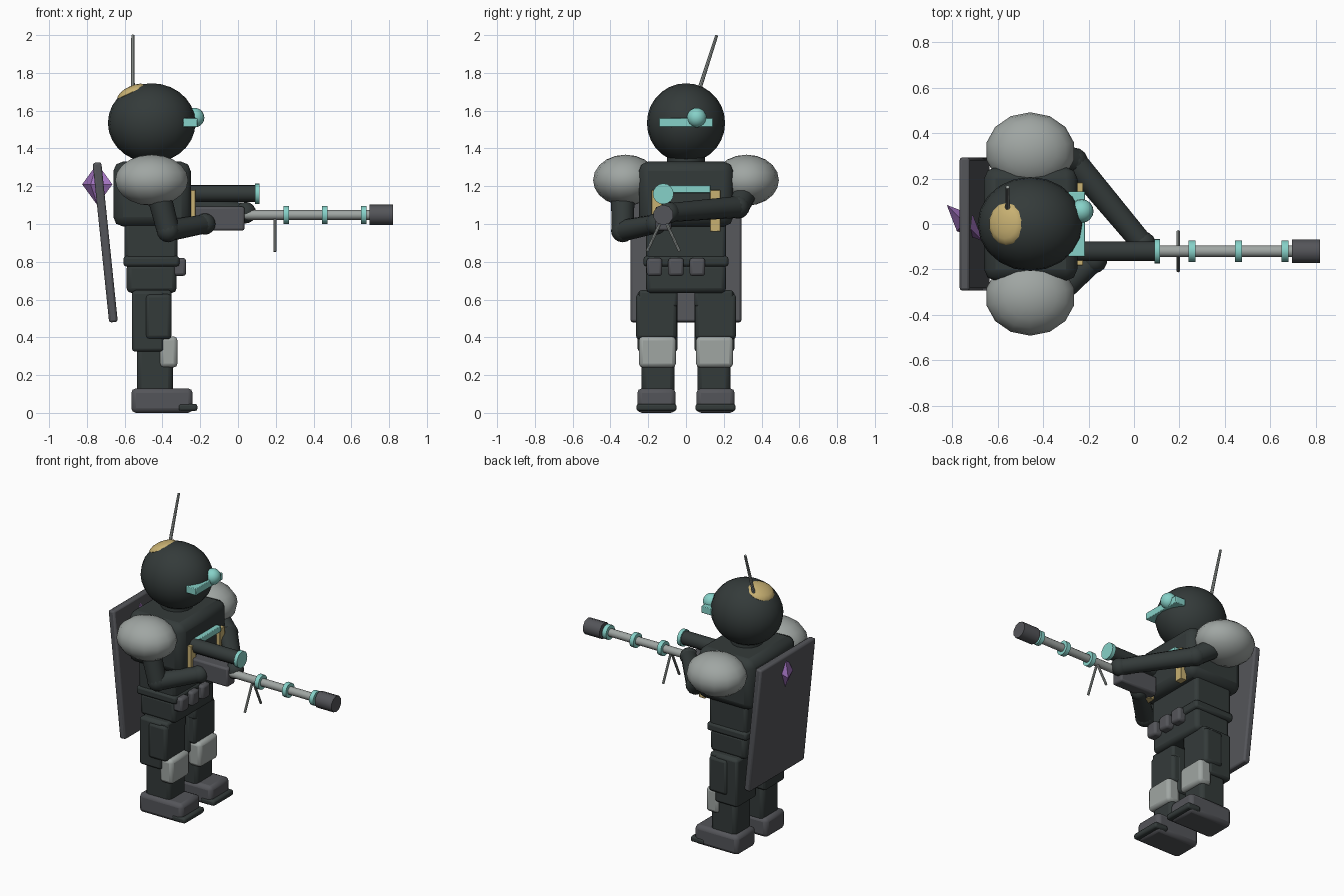
import bpy, math
from mathutils import Vector

if "Cube" in bpy.data.objects:
    bpy.data.objects.remove(bpy.data.objects["Cube"])

# ---- colours ----
def mat(name, rgb):
    m = bpy.data.materials.new(name)
    m.diffuse_color = (*rgb, 1)
    m.use_nodes = True
    m.node_tree.nodes["Principled BSDF"].inputs["Base Color"].default_value = m.diffuse_color
    return m

DARK = mat("dark_green_grey", (0.034, 0.043, 0.042))
GREY = mat("slate_grey", (0.088, 0.09, 0.1))
LIGHT = mat("pale_grey", (0.35, 0.38, 0.365))
TEAL = mat("teal", (0.24, 0.64, 0.58))
GOLD = mat("gold", (0.58, 0.44, 0.17))
PURPLE = mat("purple", (0.36, 0.17, 0.52))

# ---- helpers ----
def finish(name, m, smooth=True):
    o = bpy.context.object
    o.name = name
    o.data.materials.append(m)
    bpy.ops.object.transform_apply(location=False, rotation=False, scale=True)
    if smooth:
        bpy.ops.object.shade_smooth_by_angle(angle=math.radians(40))
    return o

def box(name, m, x, y, z, bevel=0.02, rot=(0, 0, 0)):
    """Bevelled box from (min, max) ranges."""
    c = [(a[0] + a[1]) / 2 for a in (x, y, z)]
    bpy.ops.mesh.primitive_cube_add(size=1, location=c, rotation=rot)
    bpy.context.object.scale = [a[1] - a[0] for a in (x, y, z)]
    o = finish(name, m)
    if bevel:
        b = o.modifiers.new("bevel", "BEVEL")
        b.width, b.segments = bevel, 2
    return o

def ball(name, m, loc, r, seg=16, rings=10, rot=(0, 0, 0)):
    bpy.ops.mesh.primitive_uv_sphere_add(segments=seg, ring_count=rings, radius=1,
                                         location=loc, rotation=rot)
    bpy.context.object.scale = r
    return finish(name, m)

def rod(name, m, a, b, r1, r2=None, sides=14):
    """Cylinder or taper from point a to point b."""
    a, b = Vector(a), Vector(b)
    d = b - a
    bpy.ops.mesh.primitive_cone_add(vertices=sides, radius1=r1,
                                    radius2=r1 if r2 is None else r2,
                                    depth=d.length, location=(a + b) / 2,
                                    rotation=d.to_track_quat('Z', 'Y').to_euler())
    return finish(name, m)

# ---- head ----
ball("head", DARK, (-0.457, 0, 1.535), (0.232, 0.207, 0.21), 20, 14)
ball("head_patch", GOLD, (-0.562, 0, 1.698), (0.085, 0.093, 0.032), 14, 8,
     (0, math.radians(-25), 0))
box("visor", TEAL, (-0.29, -0.215), (-0.143, 0.143), (1.513, 1.56), 0.004)
ball("eye_lens", TEAL, (-0.23, 0.057, 1.563), (0.052, 0.052, 0.052))
rod("antenna", LIGHT, (-0.557, 0.06, 1.68), (-0.557, 0.163, 2.0), 0.011, 0.008, 8)
rod("neck", DARK, (-0.457, 0, 1.28), (-0.457, 0, 1.4), 0.1)

# ---- torso ----
box("chest", DARK, (-0.66, -0.25), (-0.25, 0.25), (0.987, 1.33), 0.05)
box("abdomen", DARK, (-0.6, -0.32), (-0.213, 0.213), (0.8, 1.03), 0.02)
box("belt", DARK, (-0.607, -0.31), (-0.225, 0.225), (0.775, 0.83), 0.015)
box("hips", DARK, (-0.59, -0.325), (-0.212, 0.212), (0.635, 0.79), 0.025)
for i, y in enumerate((-0.167, -0.053, 0.06)):
    box(f"belt_pouch_{i}", GREY, (-0.345, -0.275), (y - 0.041, y + 0.041),
        (0.725, 0.82), 0.015)
box("chest_strip", TEAL, (-0.26, -0.218), (-0.13, 0.13), (1.165, 1.205), 0.004)

# ---- paired parts ----
for s, side in ((-1, "right"), (1, "left")):
    def yr(a, b):
        return tuple(sorted((s * a, s * b)))
    box(f"{side}_chest_strap", GOLD, (-0.27, -0.225), yr(0.127, 0.182), (0.96, 1.18), 0.003)
    ball(f"{side}_shoulder_pad", LIGHT, (-0.457, s * 0.32, 1.232), (0.198, 0.172, 0.135), 14, 10)
    box(f"{side}_thigh", DARK, (-0.562, -0.393), yr(0.045, 0.256), (0.325, 0.645), 0.015)
    box(f"{side}_thigh_front", DARK, (-0.49, -0.352), yr(0.048, 0.266), (0.39, 0.63), 0.02)
    box(f"{side}_thigh_top", DARK, (-0.555, -0.352), yr(0.045, 0.25), (0.56, 0.65), 0.015)
    box(f"{side}_shin", DARK, (-0.535, -0.345), yr(0.06, 0.235), (0.1, 0.37), 0.025)
    box(f"{side}_knee_pad", LIGHT, (-0.415, -0.32), yr(0.053, 0.25), (0.24, 0.405), 0.022)
    box(f"{side}_boot", GREY, (-0.565, -0.24), yr(0.055, 0.258), (0.0, 0.13), 0.025)
    box(f"{side}_toe_plate", DARK, (-0.315, -0.215), yr(0.05, 0.262), (0.01, 0.048), 0.012)

# ---- arms ----
def arm(side, shoulder, elbow, hand):
    rod(f"{side}_upper_arm", DARK, shoulder, elbow, 0.065, 0.06)
    ball(f"{side}_elbow", DARK, elbow, (0.062,) * 3, 14, 8)
    rod(f"{side}_forearm", DARK, elbow, hand, 0.058, 0.05)
    ball(f"{side}_hand", DARK, hand, (0.057,) * 3, 14, 8)

arm("right", (-0.43, -0.335, 1.2), (-0.37, -0.335, 0.965), (-0.175, -0.16, 1.0))
arm("left", (-0.42, 0.33, 1.2), (-0.265, 0.275, 1.09), (0.04, -0.09, 1.06))

# ---- long gun ----
GY = -0.12
rod("scope_tube", DARK, (-0.28, GY, 1.162), (0.1, GY, 1.162), 0.045)
rod("scope_lens", TEAL, (0.09, GY, 1.16), (0.115, GY, 1.16), 0.055, sides=16)
box("gun_body", GREY, (-0.25, 0.035), (GY - 0.042, GY + 0.042), (0.965, 1.092), 0.012)
rod("barrel", LIGHT, (0.02, GY, 1.048), (0.71, GY, 1.048), 0.026, sides=12)
for i, x in enumerate((0.255, 0.46, 0.665)):
    rod(f"barrel_ring_{i}", TEAL, (x - 0.015, GY, 1.048), (x + 0.015, GY, 1.048), 0.048)
rod("muzzle", GREY, (0.695, GY, 1.048), (0.82, GY, 1.048), 0.054, sides=10)
for s, side in ((-1, "right"), (1, "left")):
    rod(f"{side}_bipod_leg", LIGHT, (0.195, GY, 1.04), (0.195, GY + s * 0.086, 0.855),
        0.008, sides=8)

# ---- back panel and crystal ----
box("back_panel", GREY, (-0.726, -0.68), (-0.293, 0.293), (0.478, 1.328), 0.012,
    (0, math.radians(-5.9), 0))
for s, end in ((-1, "lower"), (1, "upper")):
    bpy.ops.mesh.primitive_cone_add(vertices=4, radius1=1, radius2=0, depth=1,
                                    location=(-0.745, 0.004, 1.21 + s * 0.055),
                                    rotation=(0 if s > 0 else math.pi, 0, math.radians(-45)))
    bpy.context.object.scale = (0.113, 0.05, 0.11)
    finish(f"crystal_{end}", PURPLE, False)
